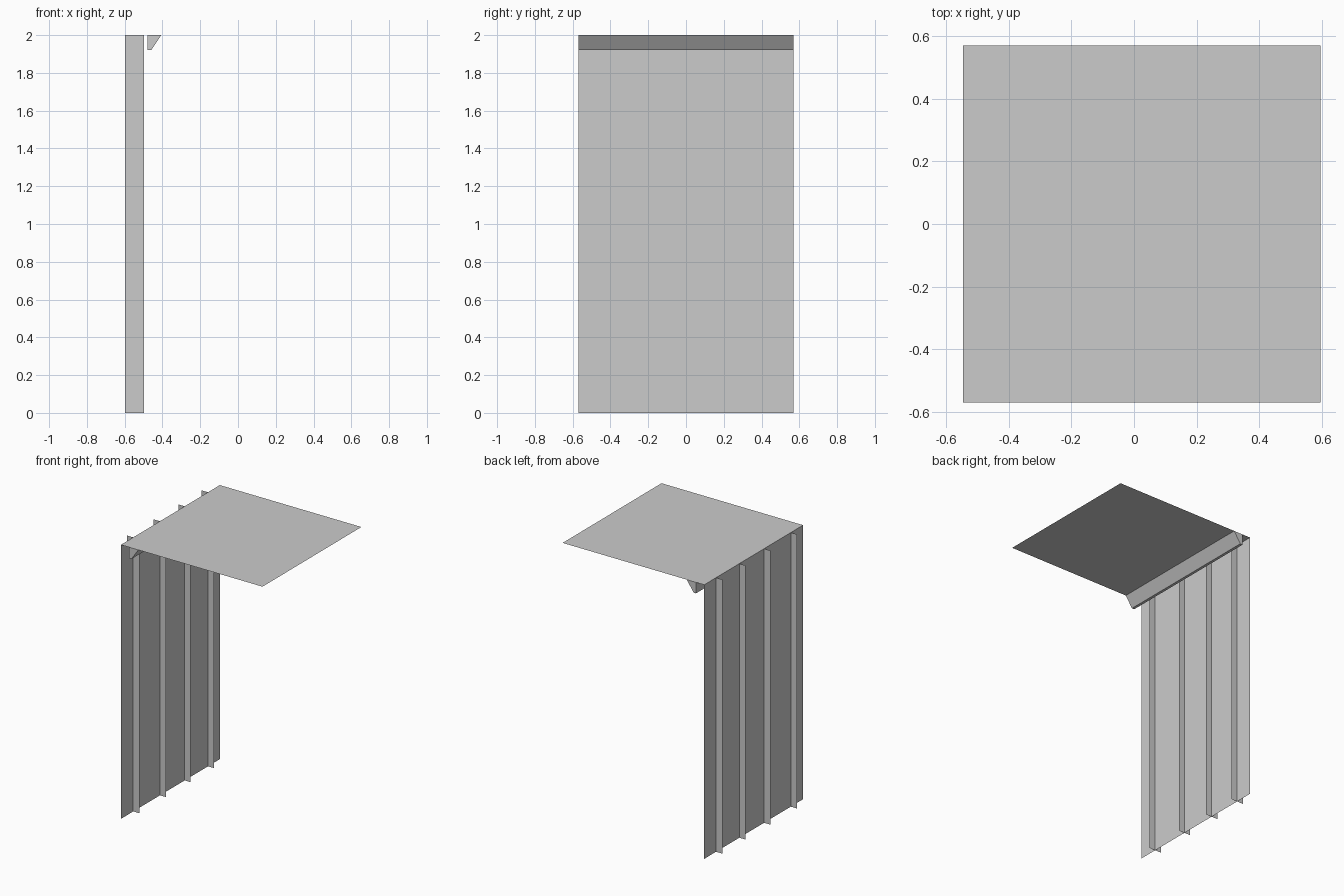
import bpy

if "Cube" in bpy.data.objects:
    bpy.data.objects.remove(bpy.data.objects["Cube"])

W = 0.57            # half width along y
H = 2.0             # height
WALL_X = -0.546     # plane of the upright sheet
FIN_X = (-0.597, -0.497)


def mesh_object(name, verts, faces):
    me = bpy.data.meshes.new(name)
    me.from_pydata(verts, [], faces)
    ob = bpy.data.objects.new(name, me)
    bpy.context.collection.objects.link(ob)
    return ob


def sheet(name, *corners):
    return mesh_object(name, corners, [(0, 1, 2, 3)])


def prism_along_y(name, profile, y0, y1):
    n = len(profile)
    verts = [(x, y, z) for y in (y0, y1) for x, z in profile]
    faces = [tuple(range(n)), tuple(reversed(range(n, 2 * n)))]
    faces += [(i, i + n, (i + 1) % n + n, (i + 1) % n) for i in range(n)]
    return mesh_object(name, verts, faces)


# Thin horizontal roof sheet
sheet("roof_panel", (WALL_X, -W, H), (0.597, -W, H), (0.597, W, H), (WALL_X, W, H))

# Thin upright sheet under one roof edge
sheet("wall_panel", (WALL_X, -W, 0), (WALL_X, W, 0), (WALL_X, W, H), (WALL_X, -W, H))

# Upright fins crossing the wall
for i, y in enumerate((-0.428, -0.12, 0.165, 0.434)):
    sheet(f"wall_fin_{i + 1}", (FIN_X[0], y, 0), (FIN_X[1], y, 0),
          (FIN_X[1], y, H), (FIN_X[0], y, H))

# Sloped rail under the roof
prism_along_y("under_rail",
              [(-0.48, 1.92), (-0.46, 1.92), (-0.406, H), (-0.48, H)], -W, W)
